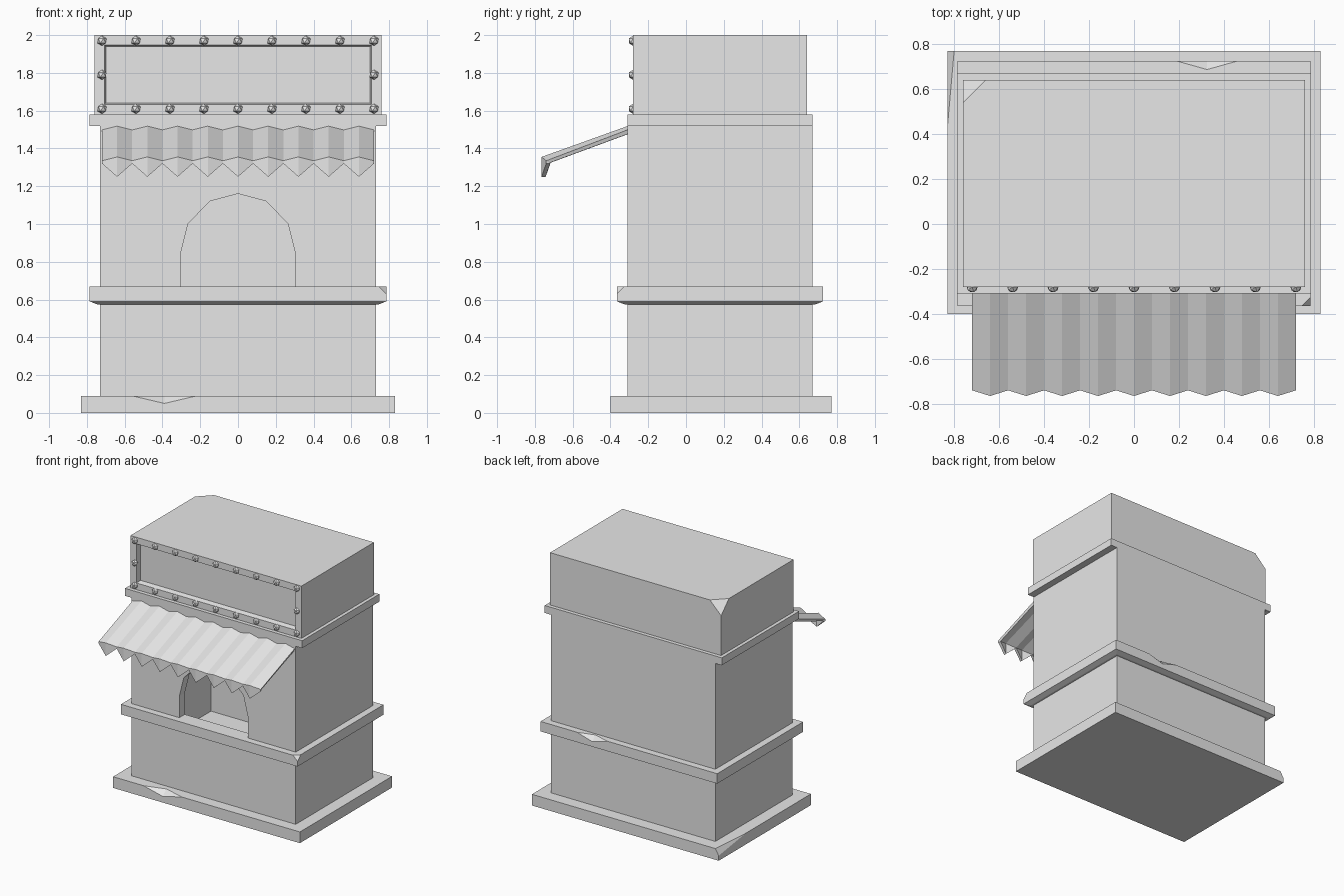
import bpy
import bmesh
from mathutils import Vector

if "Cube" in bpy.data.objects:
    bpy.data.objects.remove(bpy.data.objects["Cube"], do_unlink=True)

grey = bpy.data.materials.new("plain_grey")
grey.use_nodes = True
grey.diffuse_color = (0.8, 0.8, 0.8, 1)
grey.node_tree.nodes["Principled BSDF"].inputs["Base Color"].default_value = (0.8, 0.8, 0.8, 1)


def finish(name, bm):
    bmesh.ops.recalc_face_normals(bm, faces=bm.faces[:])
    mesh = bpy.data.meshes.new(name)
    bm.to_mesh(mesh)
    bm.free()
    mesh.materials.append(grey)
    obj = bpy.data.objects.new(name, mesh)
    bpy.context.collection.objects.link(obj)
    return obj


def box_bm(half_x, y0, y1, z0, z1):
    bm = bmesh.new()
    bmesh.ops.create_cube(bm, size=1)
    for v in bm.verts:
        v.co = (v.co.x * 2 * half_x, y0 + (v.co.y + 0.5) * (y1 - y0), z0 + (v.co.z + 0.5) * (z1 - z0))
    return bm


def box(name, *dims):
    return finish(name, box_bm(*dims))


def apply_modifiers(obj):
    bpy.context.view_layer.objects.active = obj
    for mod in list(obj.modifiers):
        bpy.ops.object.modifier_apply(modifier=mod.name)


def cut(obj, cutter):
    mod = obj.modifiers.new("cut", "BOOLEAN")
    mod.operation = "DIFFERENCE"
    mod.solver = "EXACT"
    mod.object = cutter
    apply_modifiers(obj)
    bpy.data.objects.remove(cutter, do_unlink=True)


def chip(obj, points, hinge):
    # Remove a four-pointed chip, enlarged outwards from the points kept on the surface
    points = [Vector(p) for p in points]
    centre = sum((points[i] for i in hinge), Vector()) / len(hinge)
    bm = bmesh.new()
    for p in points:
        bm.verts.new(centre + (p - centre) * 1.5)
    bmesh.ops.convex_hull(bm, input=bm.verts[:])
    cut(obj, finish("chip_cutter", bm))


def chip_corner(obj, corner, size):
    c = Vector(corner)
    steps = [Vector([size[k] if k == i else 0 for k in range(3)]) for i in range(3)]
    chip(obj, [c] + [c + s for s in steps], (1, 2, 3))


def chip_edge(obj, x0, x1, y, z, inward, drop):
    xm = (x0 + x1) / 2
    chip(obj, [(x0, y, z), (x1, y, z), (xm, y + inward, z), (xm, y, z - drop)], (2, 3))


def room():
    return box("room_cutter", 0.66, -0.24, 0.60, 0.28, 1.50)


# Base slab with worn edges
base = box("base_slab", 0.83, -0.40, 0.77, 0, 0.09)
chip_edge(base, -0.56, -0.22, -0.40, 0.09, 0.05, 0.04)
chip_corner(base, (-0.83, 0.77, 0.09), (0.03, -0.34, -0.05))

# Hollow body with an arched serving window
body = box("body", 0.73, -0.31, 0.67, 0.09, 1.52)
cut(body, room())
half_arch = [(0.305, 0.67), (0.305, 0.84), (0.265, 1.0), (0.15, 1.12)]
outline = half_arch + [(0, 1.16)] + [(-x, z) for x, z in reversed(half_arch)]
bm = bmesh.new()
arch = bm.faces.new([bm.verts.new((x, -0.5, z)) for x, z in outline])
sweep = bmesh.ops.extrude_face_region(bm, geom=[arch])
for v in sweep["geom"]:
    if isinstance(v, bmesh.types.BMVert):
        v.co.y = -0.15
cut(body, finish("arch_cutter", bm))

# Counter belt, sloped underneath
bm = box_bm(0.785, -0.365, 0.725, 0.59, 0.67)
under = min(bm.faces, key=lambda f: f.calc_center_median().z)
bmesh.ops.inset_region(bm, faces=[under], thickness=0.055, depth=0.015)
belt = finish("counter_belt", bm)
cut(belt, room())
chip_corner(belt, (0.785, -0.365, 0.67), (-0.04, 0.04, -0.04))
chip_edge(belt, 0.19, 0.46, 0.725, 0.67, -0.038, 0.04)

# Upper ledge, overhanging at the sides only
box("upper_ledge", 0.787, -0.31, 0.67, 1.52, 1.58)

# Sign block with a recessed front panel
bm = box_bm(0.76, -0.28, 0.64, 1.58, 2.0)
front = min(bm.faces, key=lambda f: f.calc_center_median().y)
bmesh.ops.inset_region(bm, faces=[front], thickness=0.075)
bmesh.ops.inset_region(bm, faces=[front], thickness=0.012, depth=-0.04)
sign = finish("sign_block", bm)
chip_corner(sign, (-0.76, 0.64, 2.0), (0.1, -0.1, -0.1))

# Faceted bulbs around the sign
bm = bmesh.new()
for row, z in enumerate((1.61, 1.79, 1.97)):
    for i in range(9):
        if row != 1 or i in (0, 8):
            new = bmesh.ops.create_icosphere(bm, subdivisions=1, radius=0.027)
            bmesh.ops.translate(bm, verts=new["verts"], vec=(0.18 * (i - 4), -0.28, z))
finish("sign_bulbs", bm)

# Pleated awning with a pointed fringe
bm = bmesh.new()
columns = []
for i in range(19):
    x, p = -0.72 + 0.08 * i, i % 2
    y = -0.74 - 0.025 * p
    columns.append([bm.verts.new(c) for c in (
        (x, -0.305, 1.50 + 0.02 * p), (x, y, 1.335 + 0.02 * p), (x, y, 1.32 - 0.07 * p))])
for a, b in zip(columns, columns[1:]):
    for k in range(2):
        bm.faces.new((a[k], a[k + 1], b[k + 1], b[k]))
awning = finish("awning", bm)
# Thicken towards the underside whichever way the sheet faces
facing_up = sum(f.normal.z for f in awning.data.polygons) > 0
solid = awning.modifiers.new("thickness", "SOLIDIFY")
solid.thickness = 0.022
solid.offset = -1 if facing_up else 1
apply_modifiers(awning)
